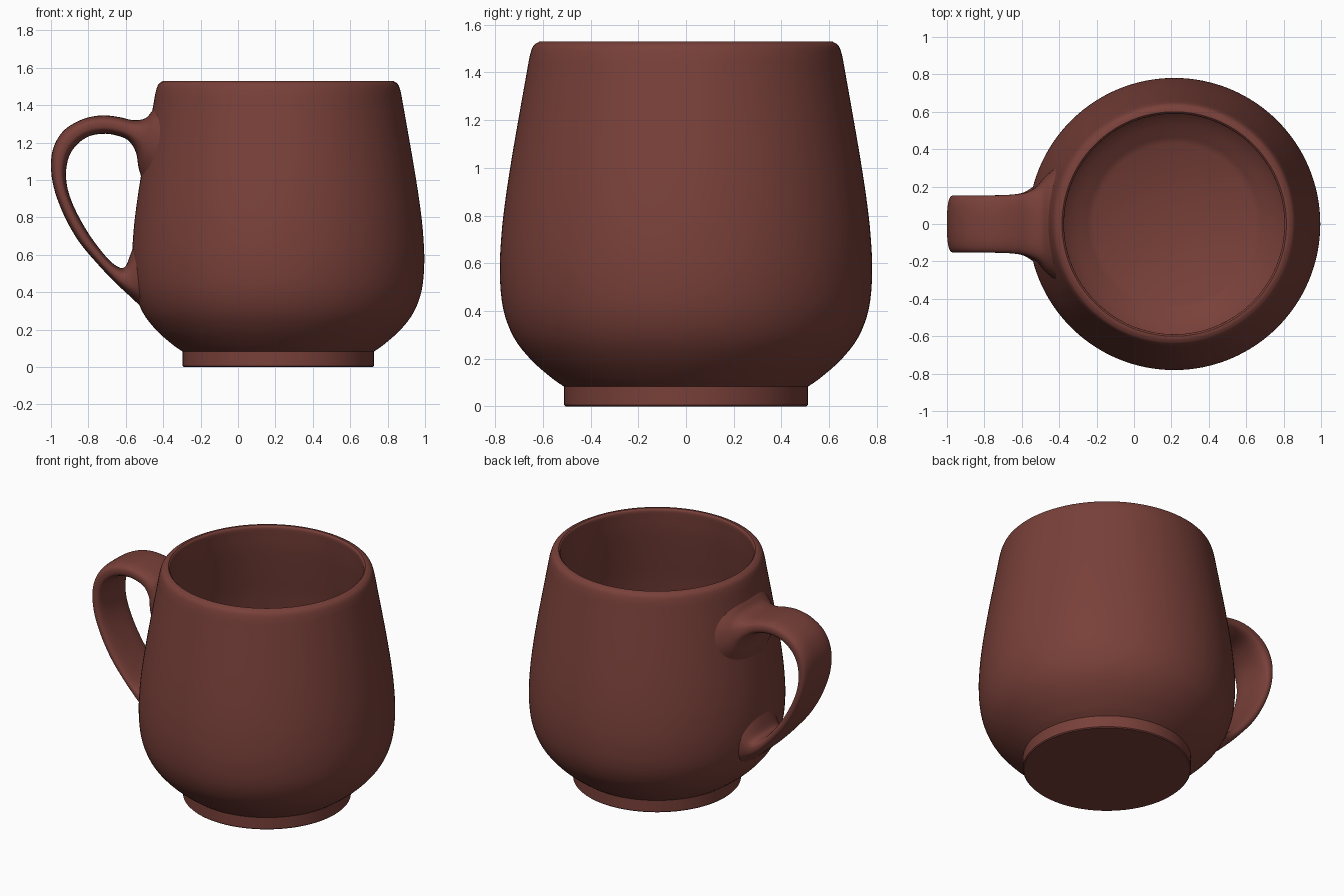
import bpy, bmesh, math
from mathutils import Vector

if "Cube" in bpy.data.objects:
    bpy.data.objects.remove(bpy.data.objects["Cube"])

CX = 0.215      # axis of the cup
SEGMENTS = 128

clay = bpy.data.materials.new("red_brown_glaze")
clay.diffuse_color = (0.19, 0.051, 0.041, 1)
clay.use_nodes = True
clay.node_tree.nodes["Principled BSDF"].inputs["Base Color"].default_value = clay.diffuse_color


def spline(points, steps):
    """Catmull-Rom curve through points of any dimension."""
    pts = [Vector(p) for p in points]
    pts = [2 * pts[0] - pts[1]] + pts + [2 * pts[-1] - pts[-2]]
    out = []
    for a, b, c, d in zip(pts, pts[1:], pts[2:], pts[3:]):
        for k in range(steps):
            t = k / steps
            out.append(0.5 * (2 * b + (c - a) * t + (2 * a - 5 * b + 4 * c - d) * t ** 2
                              + (3 * b - a - 3 * c + d) * t ** 3))
    return out + [pts[-2]]


def loft(name, rings):
    """Skin closed rings of points and cap both ends."""
    bm = bmesh.new()
    loops = [[bm.verts.new(p) for p in ring] for ring in rings]
    n = len(loops[0])
    for lo, hi in zip(loops, loops[1:]):
        for i in range(n):
            j = (i + 1) % n
            bm.faces.new((lo[i], lo[j], hi[j], hi[i]))
    bm.faces.new(loops[0][::-1])
    bm.faces.new(loops[-1])
    bmesh.ops.recalc_face_normals(bm, faces=bm.faces[:])
    mesh = bpy.data.meshes.new(name)
    bm.to_mesh(mesh)
    bm.free()
    mesh.materials.append(clay)
    obj = bpy.data.objects.new(name, mesh)
    bpy.context.collection.objects.link(obj)
    bpy.ops.object.select_all(action='DESELECT')
    obj.select_set(True)
    bpy.context.view_layer.objects.active = obj
    bpy.ops.object.shade_smooth_by_angle(angle=math.radians(35))
    return obj


# Cup: foot, outer wall, rim, inner wall and floor as one turned profile
foot = [Vector((0.505, 0)), Vector((0.511, 0.006))]
outer = spline([(0.511, 0.082), (0.565, 0.12), (0.65, 0.195), (0.723, 0.29), (0.767, 0.41),
                (0.781, 0.56), (0.774, 0.72), (0.757, 0.87), (0.731, 1.04), (0.70, 1.22),
                (0.668, 1.40), (0.655, 1.47), (0.64, 1.512), (0.614, 1.53)], 4)
inner = spline([(0.60, 1.53), (0.59, 1.515), (0.593, 1.47), (0.605, 1.36), (0.635, 1.18),
                (0.667, 1.0), (0.698, 0.75), (0.703, 0.56), (0.685, 0.42), (0.635, 0.31),
                (0.56, 0.22), (0.43, 0.13)], 4)
rings = []
for r, z in foot + outer + inner:
    rings.append([(CX + r * math.cos(a), r * math.sin(a), z)
                  for a in (2 * math.pi * i / SEGMENTS for i in range(SEGMENTS))])
loft("cup", rings)

# Handle: strap stations as outer x, z, inner x, z, half width; ends flare into the wall
stations = [(-0.40, 1.44, -0.48, 0.92, 0.35),
            (-0.455, 1.375, -0.528, 1.05, 0.265),
            (-0.495, 1.33, -0.545, 1.145, 0.205),
            (-0.56, 1.32, -0.585, 1.21, 0.17),
            (-0.64, 1.337, -0.65, 1.238, 0.158),
            (-0.73, 1.345, -0.72, 1.247, 0.154),
            (-0.83, 1.325, -0.80, 1.232, 0.153),
            (-0.925, 1.27, -0.865, 1.185, 0.153),
            (-0.98, 1.19, -0.905, 1.12, 0.153),
            (-1.0, 1.09, -0.92, 1.03, 0.153),
            (-0.985, 0.96, -0.905, 0.93, 0.153),
            (-0.93, 0.81, -0.86, 0.82, 0.153),
            (-0.85, 0.67, -0.79, 0.70, 0.153),
            (-0.75, 0.55, -0.71, 0.595, 0.154),
            (-0.66, 0.455, -0.65, 0.54, 0.157),
            (-0.58, 0.38, -0.605, 0.535, 0.17),
            (-0.51, 0.315, -0.572, 0.61, 0.21),
            (-0.43, 0.245, -0.52, 0.75, 0.28)]
path = spline(stations, 5)
rings = []
for k, (ox, oz, ix, iz, half) in enumerate(path):
    # end rings bend round the cup wall and turn from strap to oval
    end = max(0.0, 1 - min(k, len(path) - 1 - k) / 14)
    power = 2 / (3.0 - 1.0 * end)
    ring = []
    for i in range(40):
        a = 2 * math.pi * i / 40
        c, s = math.cos(a), math.sin(a)
        y = half * math.copysign(abs(c) ** power, c)
        t = 0.5 + 0.5 * math.copysign(abs(s) ** power, s)
        bend = 0.70 - math.sqrt(0.70 ** 2 - y * y)
        ring.append((ix + (ox - ix) * t + bend * end, y, iz + (oz - iz) * t))
    rings.append(ring)
loft("handle", rings)
